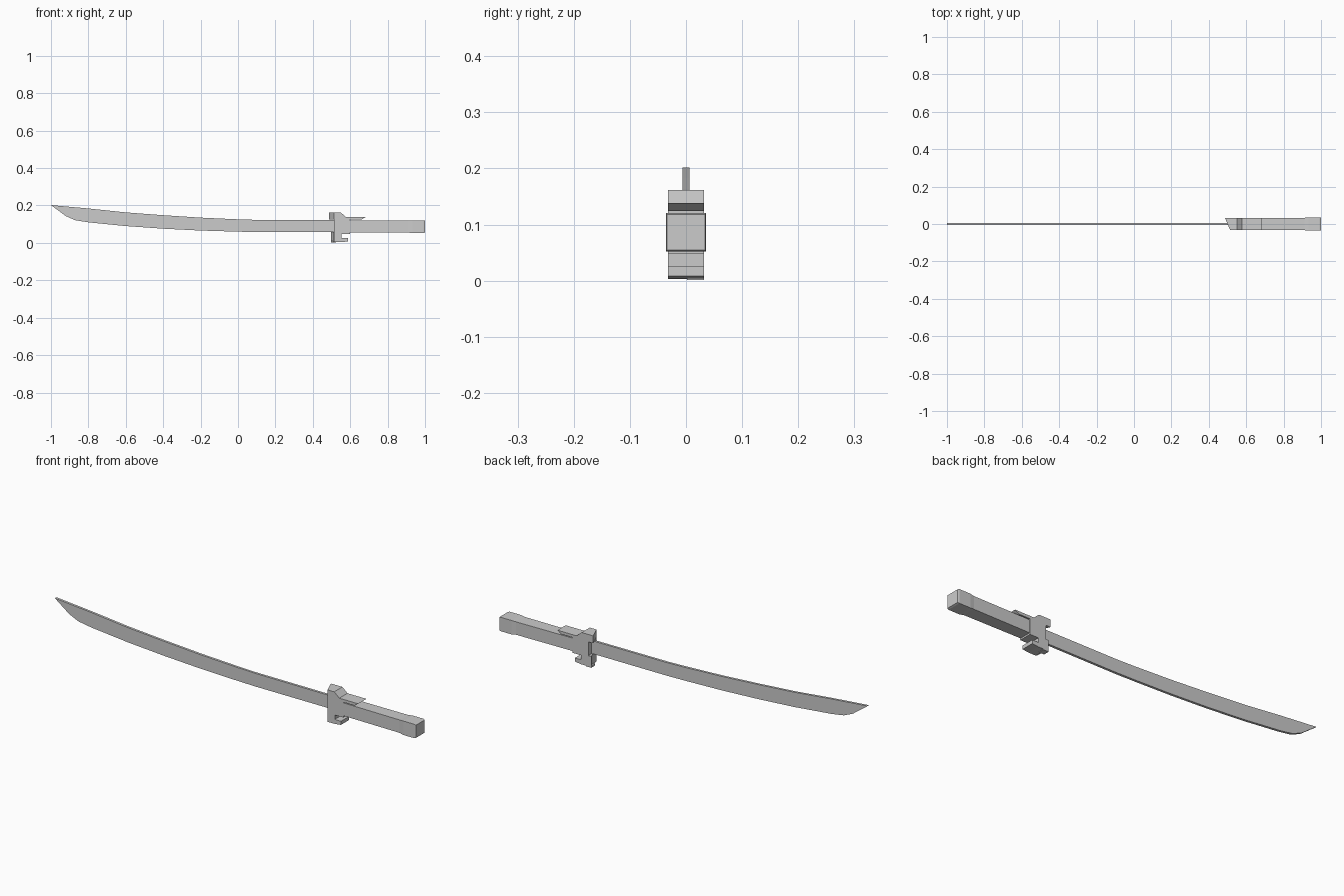
import bpy, bmesh

if "Cube" in bpy.data.objects:
    bpy.data.objects.remove(bpy.data.objects["Cube"])


def make_object(name, bm):
    bmesh.ops.recalc_face_normals(bm, faces=bm.faces)
    mesh = bpy.data.meshes.new(name)
    bm.to_mesh(mesh)
    bm.free()
    obj = bpy.data.objects.new(name, mesh)
    bpy.context.collection.objects.link(obj)
    return obj


def extrude_profile(name, points, y0, y1):
    """Extrude a side profile (x, z) from y0 to y1."""
    bm = bmesh.new()
    face = bm.faces.new([bm.verts.new((x, y0, z)) for x, z in points])
    new = bmesh.ops.extrude_face_region(bm, geom=[face])["geom"]
    verts = [v for v in new if isinstance(v, bmesh.types.BMVert)]
    bmesh.ops.translate(bm, verts=verts, vec=(0, y1 - y0, 0))
    return make_object(name, bm)


def loft_boxes(name, sections):
    """Join rectangular sections (x, half width, z low, z high)."""
    bm = bmesh.new()
    rings = [[bm.verts.new((x, y, z)) for y, z in
              ((-w, lo), (w, lo), (w, hi), (-w, hi))]
             for x, w, lo, hi in sections]
    for a, b in zip(rings, rings[1:]):
        for i in range(4):
            j = (i + 1) % 4
            bm.faces.new((a[i], a[j], b[j], b[i]))
    bm.faces.new(rings[0])
    bm.faces.new(rings[-1])
    return make_object(name, bm)


# Curved blade: spine from tip to guard, then cutting edge back to tip
spine = [(-1, .202), (-.8, .184), (-.6, .163), (-.4, .148), (-.2, .135),
         (0, .126), (.1, .123), (.53, .122)]
edge = [(.53, .058), (.1, .058), (0, .06), (-.2, .066), (-.4, .076),
        (-.6, .09), (-.8, .110), (-.87, .121), (-.92, .143)]
extrude_profile("blade", spine + edge, -.006, .006)

# Guard core with lower hook and swept top prong
extrude_profile("guard", [
    (.513, .162), (.55, .162), (.578, .138), (.682, .138), (.66, .124),
    (.60, .124), (.60, .048), (.553, .048), (.553, .026), (.587, .026),
    (.587, .008), (.555, .004), (.513, .004)], -.032, .032)

# Stepped front plates of the guard, slanting back on one side
def front_plate(name, x, z0, z1):
    bm = bmesh.new()
    outline = [(.514, -.032), (.514, .032), (x, .032), (x + .012, .002)]
    face = bm.faces.new([bm.verts.new((px, py, z0)) for px, py in outline])
    new = bmesh.ops.extrude_face_region(bm, geom=[face])["geom"]
    verts = [v for v in new if isinstance(v, bmesh.types.BMVert)]
    bmesh.ops.translate(bm, verts=verts, vec=(0, 0, z1 - z0))
    make_object(name, bm)


front_plate("guard_plate_upper", .487, .125, .162)
front_plate("guard_plate_lower", .497, .003, .057)
extrude_profile("guard_foot", [(.497, .001), (.525, .001), (.525, .01),
                               (.497, .01)], .002, .032)

# Handle and flared pommel
loft_boxes("handle", [(.56, .030, .056, .120), (.93, .033, .055, .119)])
loft_boxes("pommel", [(.91, .033, .055, .119), (.932, .036, .052, .121),
                      (.992, .036, .052, .121), (1.0, .034, .055, .118)])
